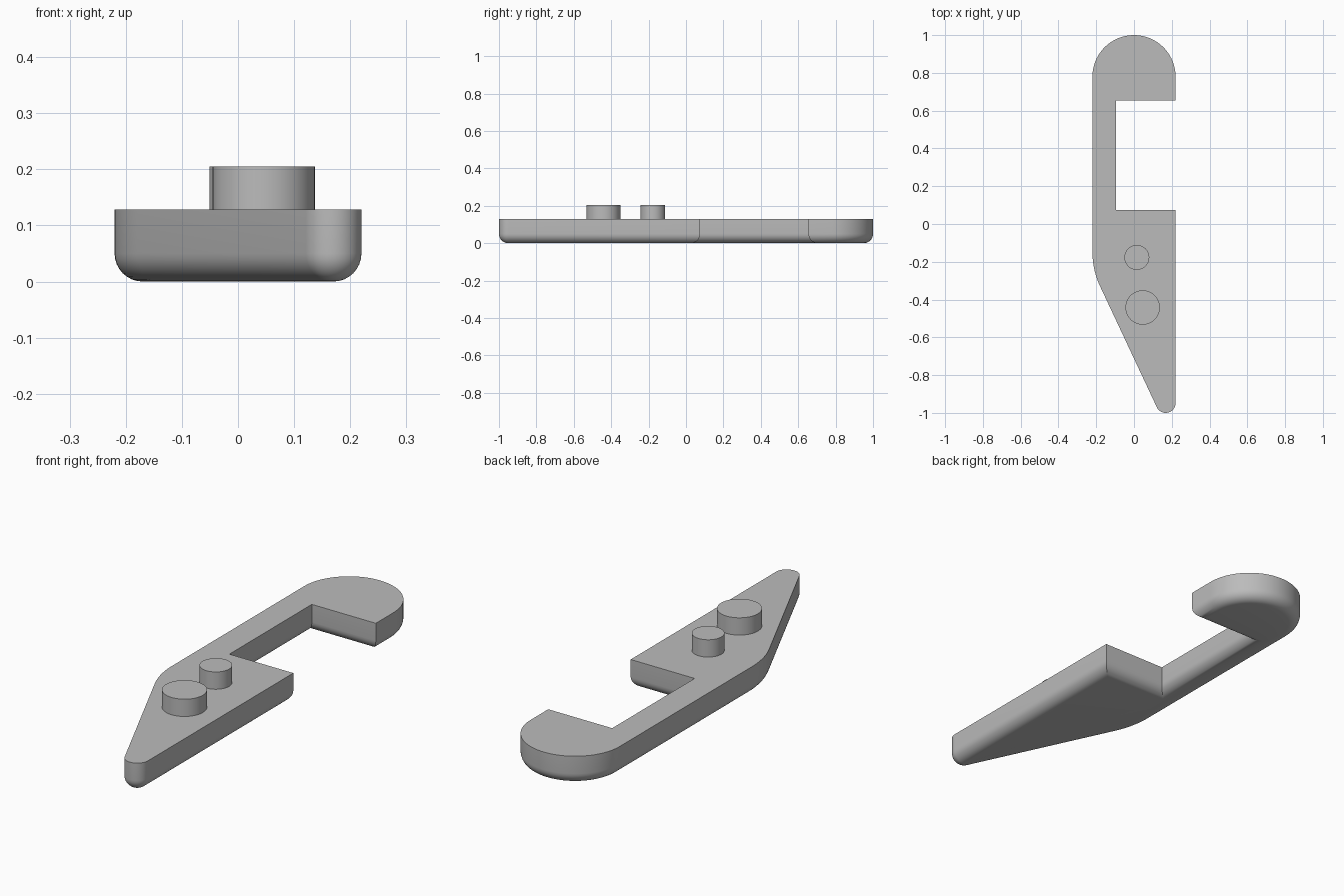
import bpy, bmesh
from math import sin, cos, pi, radians
from mathutils import Vector

cube = bpy.data.objects.get("Cube")
if cube:
    bpy.data.objects.remove(cube)

THICK = 0.128     # plate thickness
FILLET = 0.05     # rounding of the lower rim
PEG_TOP = 0.205
TAPER = 25.2      # angle of the slanted edge

grey = bpy.data.materials.new("plain grey")
grey.use_nodes = True
colour = (0.5, 0.5, 0.5, 1)
grey.diffuse_color = colour
grey.node_tree.nodes["Principled BSDF"].inputs["Base Color"].default_value = colour


def arc(x, y, r, start, end, steps):
    angles = [radians(start + (end - start) * i / steps) for i in range(steps + 1)]
    return [Vector((x + r * cos(a), y + r * sin(a))) for a in angles]


def inset(points, d):
    """Move a counter-clockwise outline inwards with mitred corners."""
    result = []
    for i, p in enumerate(points):
        a = (p - points[i - 1]).normalized()
        b = (points((i + 1) % len(points)) if callable(points) else points[(i + 1) % len(points)]) - p
        b.normalize()
        na, nb = Vector((-a.y, a.x)), Vector((-b.y, b.x))
        result.append(p + (na + nb) * d / (1 + na.dot(nb)))
    return result


def loft(name, rings):
    """Skin a stack of (outline, height) rings and cap both ends."""
    bm = bmesh.new()
    loops = [[bm.verts.new((p.x, p.y, z)) for p in pts] for pts, z in rings]
    n = len(loops[0])
    for low, high in zip(loops, loops[1:]):
        for i in range(n):
            j = (i + 1) % n
            bm.faces.new((low[i], low[j], high[j], high[i]))
    bm.faces.new(loops[0][::-1])
    bm.faces.new(loops[-1])
    mesh = bpy.data.meshes.new(name)
    bm.to_mesh(mesh)
    bm.free()
    mesh.materials.append(grey)
    obj = bpy.data.objects.new(name, mesh)
    bpy.context.collection.objects.link(obj)
    bpy.ops.object.select_all(action='DESELECT')
    obj.select_set(True)
    bpy.context.view_layer.objects.active = obj
    bpy.ops.object.shade_smooth_by_angle(angle=radians(35))
    return obj


# Hooked plate: round head, slanted edge, narrow tip, square notch
outline = [Vector((0.22, 0.655))]
outline += arc(0, 0.78, 0.22, 0, 180, 48)
outline += arc(0.2, -0.15, 0.42, 180, 180 + TAPER, 12)
outline += arc(0.168, -0.948, 0.052, 180 + TAPER, 360, 20)
outline += [Vector(p) for p in ((0.22, 0.075), (-0.095, 0.075), (-0.095, 0.655))]

# Quarter-round lower rim, straight wall above
rings = []
for i in range(9):
    a = i / 8 * pi / 2
    rings.append((inset(outline, FILLET * (1 - sin(a))), FILLET * (1 - cos(a))))
rings.append((outline, THICK))
loft("hooked_plate", rings)

# Two pegs standing on the plate
for name, x, y, r in (("small_peg", 0.015, -0.177, 0.066),
                      ("large_peg", 0.046, -0.442, 0.091)):
    circle = arc(x, y, r, 0, 360, 48)[:-1]
    loft(name, [(circle, THICK - 0.01), (circle, PEG_TOP)])
